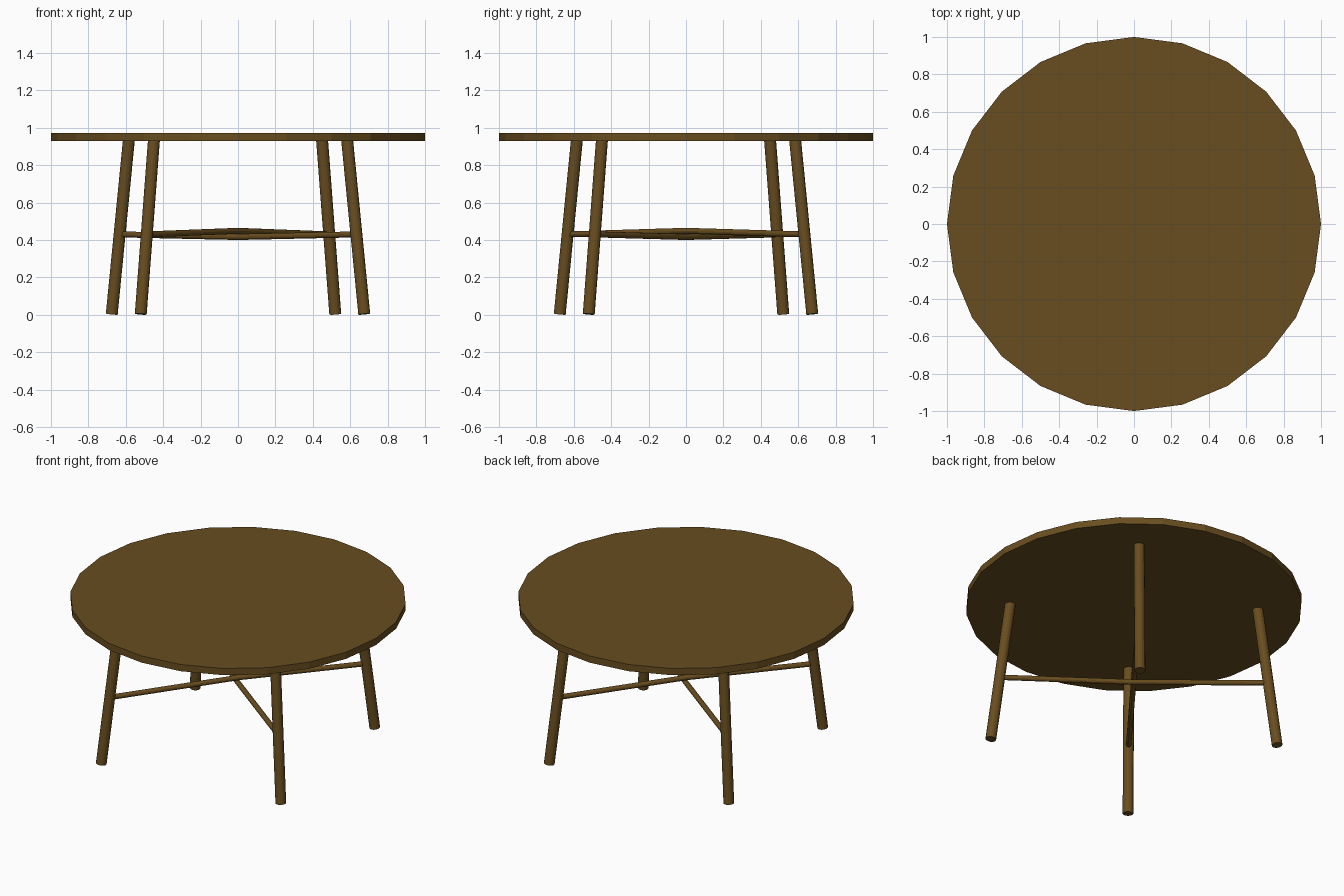
import bpy
import math
from mathutils import Vector

if "Cube" in bpy.data.objects:
    bpy.data.objects.remove(bpy.data.objects["Cube"])

wood = bpy.data.materials.new("brown_wood")
wood.diffuse_color = (0.14, 0.075, 0.014, 1.0)
wood.use_nodes = True
wood.node_tree.nodes["Principled BSDF"].inputs["Base Color"].default_value = wood.diffuse_color


def rod(name, start, end, radius, sides):
    """Straight round rod between two points."""
    a, b = Vector(start), Vector(end)
    d = b - a
    bpy.ops.mesh.primitive_cylinder_add(vertices=sides, radius=radius,
                                        depth=d.length, location=(a + b) / 2)
    ob = bpy.context.object
    ob.name = name
    ob.rotation_euler = d.to_track_quat('Z', 'Y').to_euler()
    ob.data.materials.append(wood)
    return ob


TOP_Z, UNDER_Z = 0.973, 0.929
LEG_R, BAR_R = 0.032, 0.016
FOOT_RAD, HEAD_RAD = 0.852, 0.736     # leg distance from centre, floor and top
LEG_ANGLE = math.atan2(-0.52, 0.675)  # direction of first leg

# Round 24-sided top
rod("table_top", (0, 0, UNDER_Z), (0, 0, TOP_Z), 1.0, 24)

bar_z = 0.43
bar_rad = FOOT_RAD + (HEAD_RAD - FOOT_RAD) * bar_z / UNDER_Z

for i in range(4):
    ang = LEG_ANGLE + i * math.pi / 2
    c, s = math.cos(ang), math.sin(ang)
    # Splayed leg
    rod(f"leg_{i + 1}", (c * FOOT_RAD, s * FOOT_RAD, 0.004),
        (c * HEAD_RAD, s * HEAD_RAD, UNDER_Z + 0.01), LEG_R, 16)
    # Half stretcher: one pair rises over the other at the centre
    mid_z = 0.449 if i % 2 else 0.416
    rod(f"stretcher_{i + 1}", (c * bar_rad, s * bar_rad, bar_z),
        (-c * 0.002, -s * 0.002, mid_z), BAR_R, 12)
